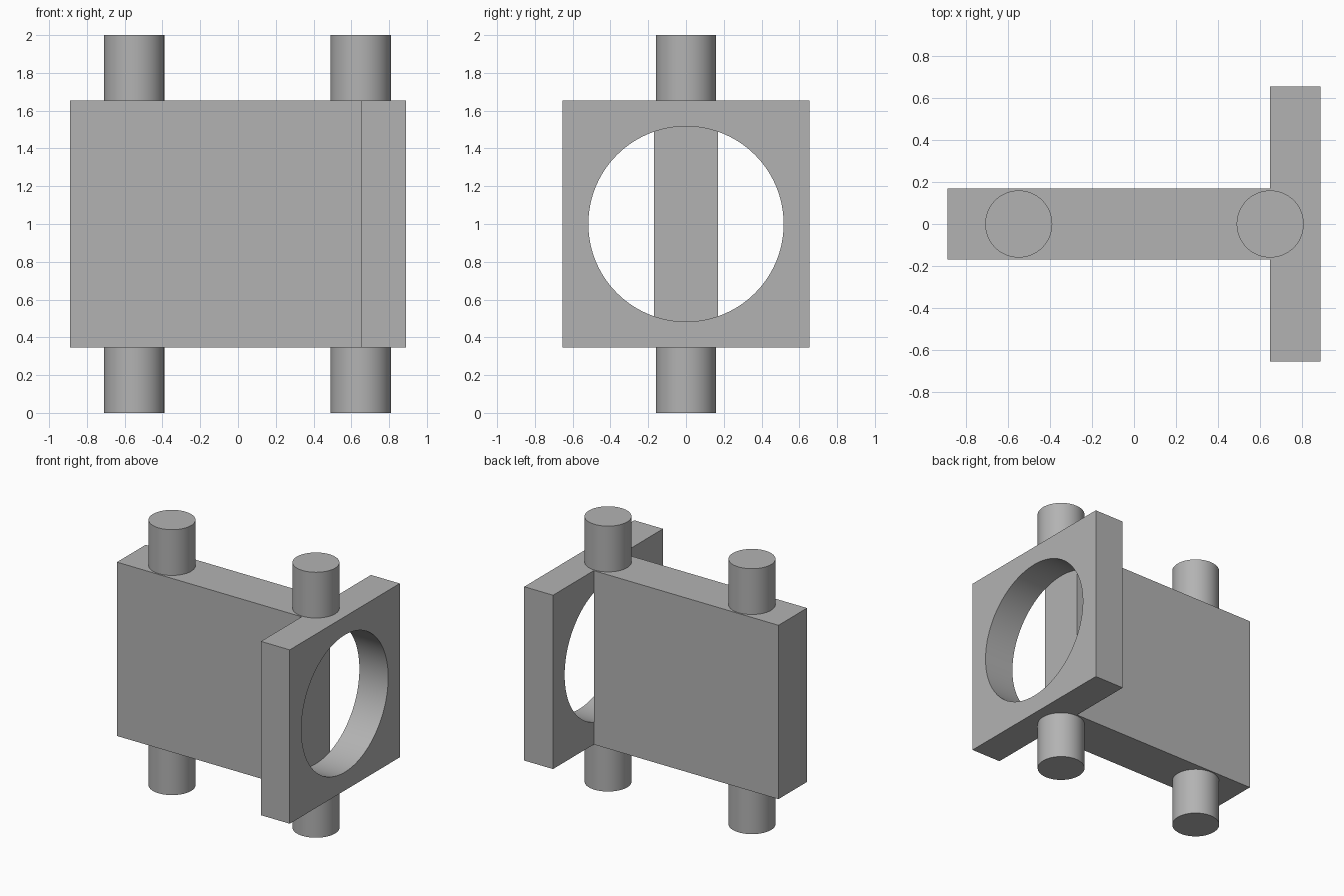
import bpy
import math

default = bpy.data.objects.get("Cube")
if default:
    bpy.data.objects.remove(default, do_unlink=True)

grey = bpy.data.materials.new("plain grey")
grey.use_nodes = True
COLOUR = (0.45, 0.45, 0.45, 1)
grey.diffuse_color = COLOUR
grey.node_tree.nodes["Principled BSDF"].inputs["Base Color"].default_value = COLOUR

BOTTOM, TOP = 0.345, 1.655
HEIGHT = TOP - BOTTOM
JOINT_X = 0.65


def finish(name):
    obj = bpy.context.object
    obj.name = name
    obj.data.materials.append(grey)
    return obj


def box(name, x0, x1, width):
    bpy.ops.mesh.primitive_cube_add(size=1, location=((x0 + x1) / 2, 0, 1))
    obj = finish(name)
    obj.scale = (x1 - x0, width, HEIGHT)
    bpy.ops.object.transform_apply(location=False, rotation=False, scale=True)
    return obj


def cylinder(name, radius, depth, location, rotation=(0, 0, 0)):
    bpy.ops.mesh.primitive_cylinder_add(
        vertices=96, radius=radius, depth=depth, location=location, rotation=rotation)
    obj = finish(name)
    bpy.ops.object.shade_smooth_by_angle(angle=math.radians(30))
    return obj


# Long web plate
box("web_plate", -0.89, JOINT_X, 0.34)

# Cross plate with a round through hole
frame = box("bored_end_plate", JOINT_X, 0.89, 1.31)
cutter = cylinder("bore_cutter", 0.517, 1, (0.77, 0, 1), (0, math.pi / 2, 0))
bore = frame.modifiers.new("bore", "BOOLEAN")
bore.operation = "DIFFERENCE"
bore.solver = "EXACT"
bore.object = cutter
bpy.ops.object.select_all(action="DESELECT")
frame.select_set(True)
bpy.context.view_layer.objects.active = frame
bpy.ops.object.modifier_apply(modifier=bore.name)
bpy.data.objects.remove(cutter, do_unlink=True)
bpy.ops.object.shade_smooth_by_angle(angle=math.radians(30))

# Short pins on the top and bottom edges
for side, x in (("right", -0.55), ("left", JOINT_X)):
    for level, z in (("lower", BOTTOM / 2), ("upper", 2 - BOTTOM / 2)):
        cylinder(f"{level}_{side}_pin", 0.16, BOTTOM, (x, 0, z))
